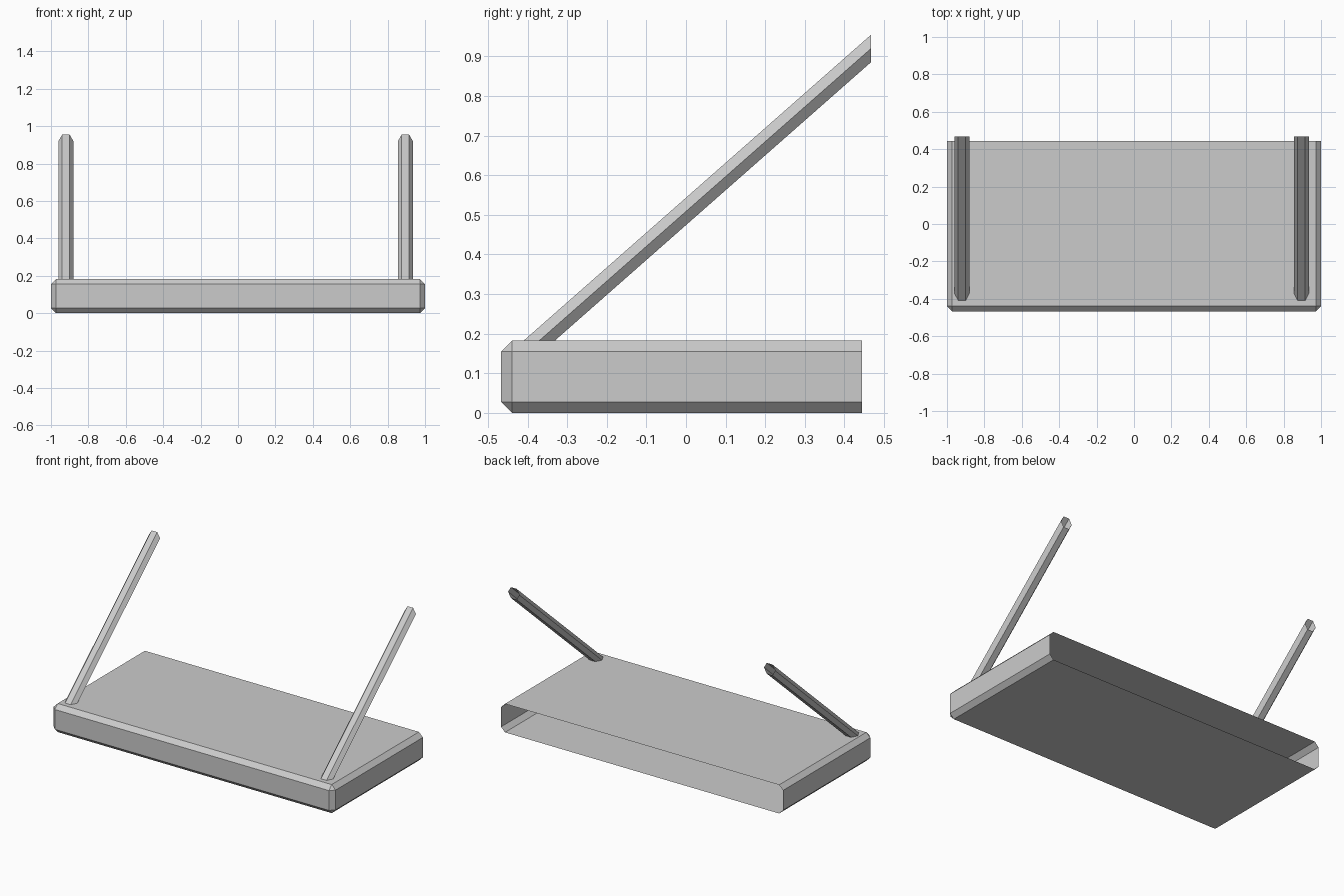
import bpy, bmesh, math

if "Cube" in bpy.data.objects:
    bpy.data.objects.remove(bpy.data.objects["Cube"])

FRONT, BACK, TOP = -0.467, 0.445, 0.183   # box extents
CHAMFER = 0.028


def finish(name, bm):
    mesh = bpy.data.meshes.new(name)
    bm.normal_update()
    bm.to_mesh(mesh)
    bm.free()
    obj = bpy.data.objects.new(name, mesh)
    bpy.context.collection.objects.link(obj)
    return obj


# Canopy box: chamfered shell, open at the back
bm = bmesh.new()
bmesh.ops.create_cube(bm, size=1)
for v in bm.verts:
    v.co.x *= 2
    v.co.y = FRONT if v.co.y < 0 else BACK
    v.co.z = 0 if v.co.z < 0 else TOP
edges = [e for e in bm.edges if min(v.co.y for v in e.verts) < 0]
bmesh.ops.bevel(bm, geom=edges, offset=CHAMFER, segments=1,
                profile=0.5, affect='EDGES')
back = [f for f in bm.faces if all(abs(v.co.y - BACK) < 1e-4 for v in f.verts)]
bmesh.ops.delete(bm, geom=back, context='FACES')
finish("canopy_box", bm)


# Support arms: open six-sided tubes, cut level at the box and upright at the wall
def support_arm(name, x, radius=0.04, foot_y=-0.37, end_y=0.467, end_z=0.92):
    slope = (end_z - TOP) / (end_y - foot_y)
    bm = bmesh.new()
    foot, end = [], []
    for i in range(6):
        a = math.radians(60 * i)
        px, dz = x + radius * math.cos(a), radius * math.sin(a)
        foot.append(bm.verts.new((px, foot_y - dz / slope, TOP)))
        end.append(bm.verts.new((px, end_y, end_z + dz)))
    for i in range(6):
        j = (i + 1) % 6
        bm.faces.new((foot[i], end[i], end[j], foot[j]))
    bmesh.ops.recalc_face_normals(bm, faces=bm.faces)
    finish(name, bm)


support_arm("left_support_arm", -0.92)
support_arm("right_support_arm", 0.895)
